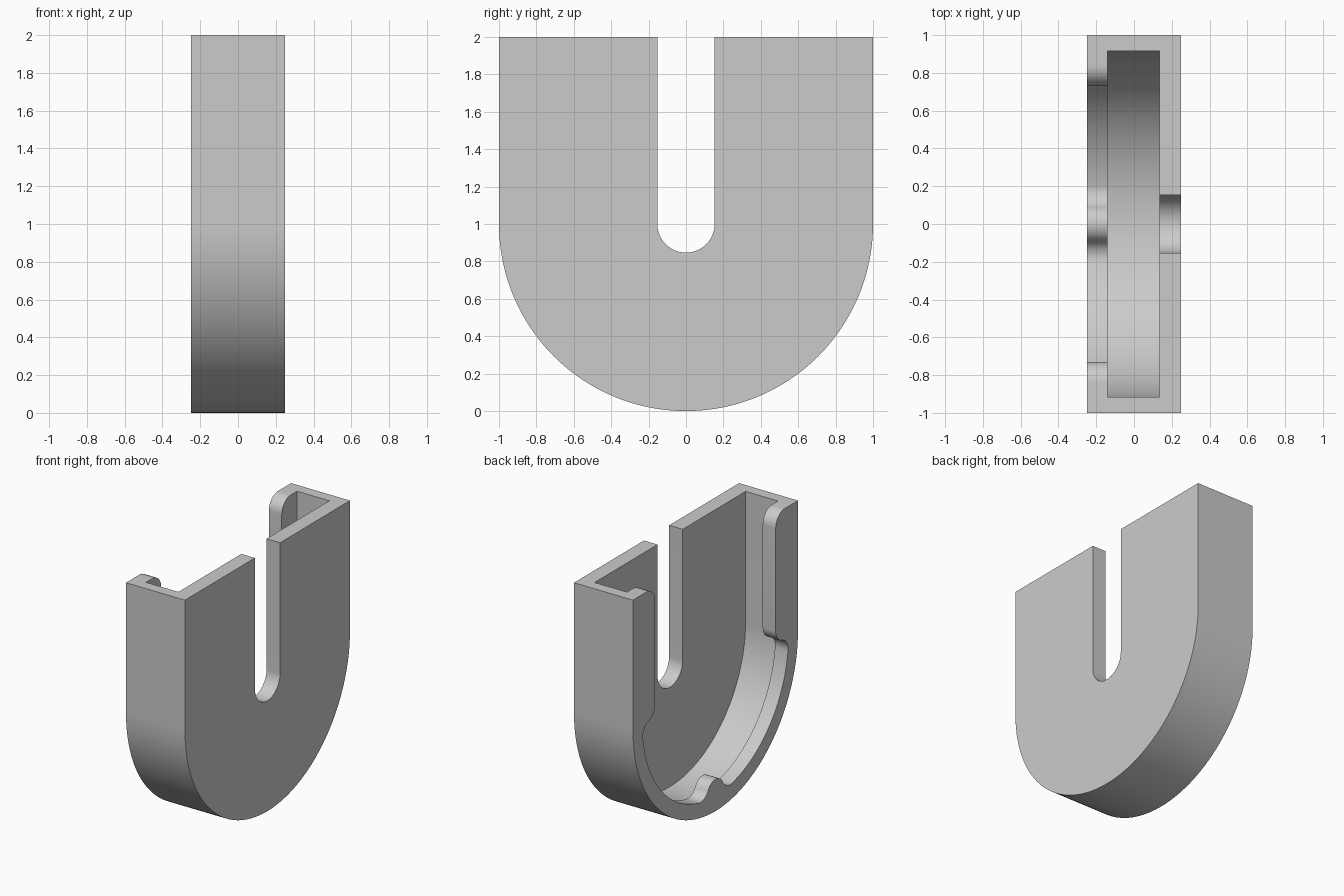
import bpy, bmesh
from math import pi, atan2, cos, sin
from mathutils import Vector

cube = bpy.data.objects.get("Cube")
if cube:
    bpy.data.objects.remove(cube, do_unlink=True)

CENTRE = Vector((0, 1))   # centre of the round bottom, as (y, z)
LIP_R = 0.885             # inner radius of the curved lip


def arc(c, r, a0, a1, n=12):
    return [Vector((c[0] + r * cos(a0 + (a1 - a0) * i / n),
                    c[1] + r * sin(a0 + (a1 - a0) * i / n))) for i in range(n + 1)]


def angle(v):
    return atan2(v.y, v.x)


def fillet_centre(c, r, f, side):
    """Centre of a fillet touching circle (c, r) outside and the lip circle inside."""
    d = c - CENTRE
    e = d.normalized()
    along = (d.length_squared + (LIP_R - f) ** 2 - (r + f) ** 2) / (2 * d.length)
    h = ((LIP_R - f) ** 2 - along ** 2) ** 0.5
    return CENTRE + e * along + Vector((e.y, -e.x)) * h * side


def mirrored(half):
    """Close a right-hand half profile, listed top to bottom, across y = 0."""
    left = [Vector((-p.x, p.y)) for p in reversed(half) if p.x > 1e-5]
    return half + left


def extrude(name, profile, x0, x1):
    bm = bmesh.new()
    face = bm.faces.new([bm.verts.new((x0, p.x, p.y)) for p in profile])
    new = bmesh.ops.extrude_face_region(bm, geom=[face])["geom"]
    verts = [v for v in new if isinstance(v, bmesh.types.BMVert)]
    bmesh.ops.translate(bm, verts=verts, vec=(x1 - x0, 0, 0))
    bmesh.ops.recalc_face_normals(bm, faces=bm.faces)
    mesh = bpy.data.meshes.new(name)
    bm.to_mesh(mesh)
    bm.free()
    obj = bpy.data.objects.new(name, mesh)
    bpy.context.collection.objects.link(obj)
    return obj


def u_shape(r, top, n):
    return mirrored([Vector((r, top))] + arc(CENTRE, r, 0, -pi / 2, n))


# Lip opening: rounded tab tops, tab undersides, curved lip, central bump
f = 0.1
tab, bump = Vector((0.83, 1.1)), Vector((0, 0.145))
tab_f = fillet_centre(tab, f, f, 1)
bump_f = fillet_centre(bump, f, f, -1)
half = [Vector((0.84, 2.1))]
half += arc((0.84, 1.89), 0.11, pi / 2, pi)
half += arc(tab, f, pi, 2 * pi + angle(tab_f - tab))
half += arc(tab_f, f, angle(tab - tab_f), angle(tab_f - CENTRE))[1:]
half += arc(CENTRE, LIP_R, angle(tab_f - CENTRE), angle(bump_f - CENTRE), 40)[1:]
half += arc(bump_f, f, angle(bump_f - CENTRE), angle(bump - bump_f) - 2 * pi
            if angle(bump - bump_f) > 0 else angle(bump - bump_f))[1:]
half += arc(bump, f, angle(bump_f - bump), pi / 2)[1:]
half[-1].x = 0

# Solid body and the three cut-outs
body = extrude("housing", u_shape(1, 2, 48), -0.25, 0.25)
cutters = [
    extrude("cavity_cutter", u_shape(0.915, 2.1, 48), -0.14, 0.135),
    extrude("slot_cutter", u_shape(0.153, 2.1, 16), 0.05, 0.3),
    extrude("lip_cutter", mirrored(half), -0.3, -0.05),
]
bpy.context.view_layer.objects.active = body
for cutter in cutters:
    cutter.hide_render = True
    mod = body.modifiers.new(cutter.name, "BOOLEAN")
    mod.operation = "DIFFERENCE"
    mod.solver = "EXACT"
    mod.object = cutter
    bpy.ops.object.modifier_apply(modifier=mod.name)
    bpy.data.objects.remove(cutter, do_unlink=True)

# Plain grey material
grey = bpy.data.materials.new("plain_grey")
grey.use_nodes = True
colour = (0.6, 0.6, 0.6, 1)
grey.diffuse_color = colour
grey.node_tree.nodes["Principled BSDF"].inputs["Base Color"].default_value = colour
body.data.materials.clear()
body.data.materials.append(grey)

bpy.ops.object.select_all(action="DESELECT")
body.select_set(True)
bpy.ops.object.shade_smooth_by_angle(angle=pi / 6)
